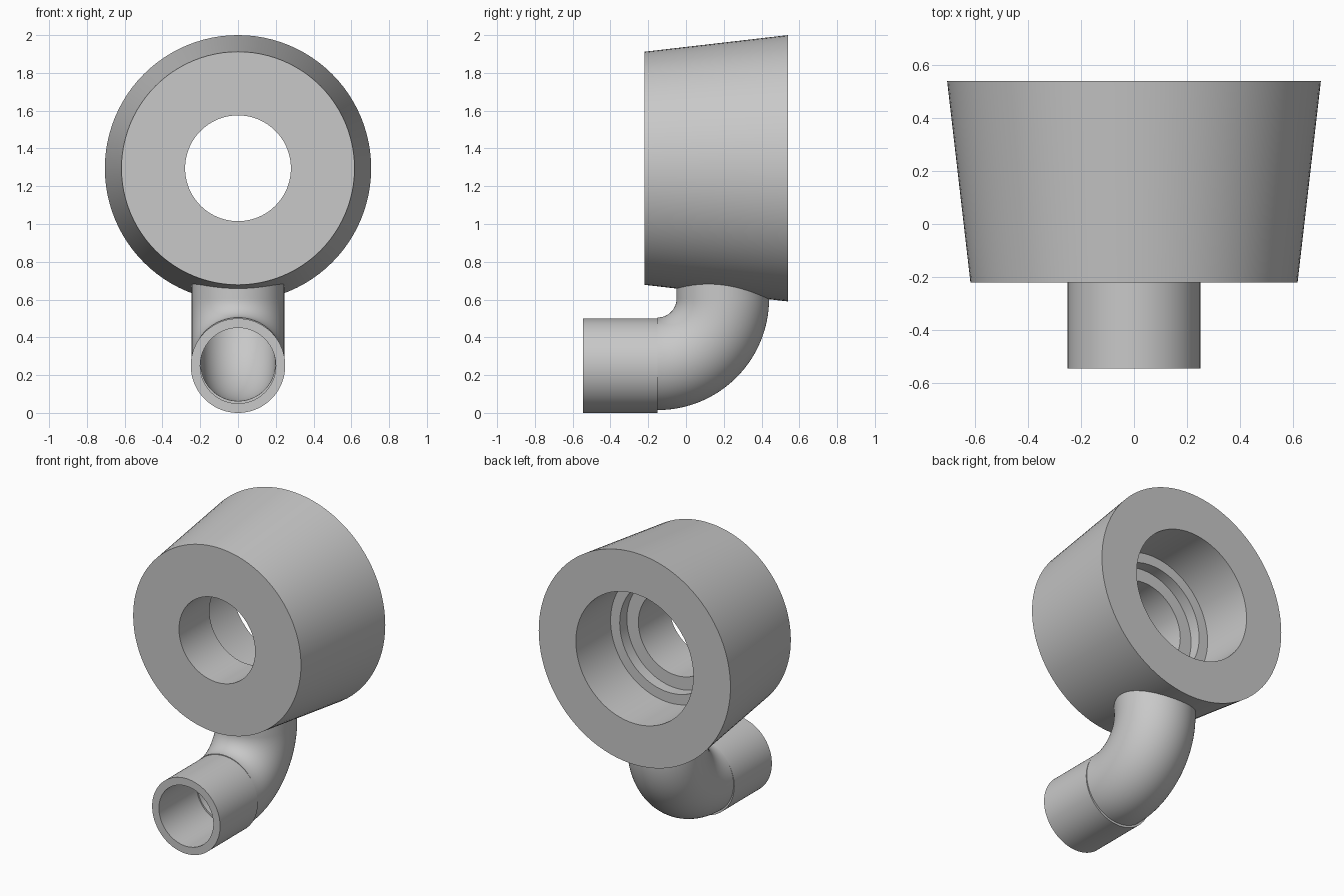
import bpy, bmesh, math

SEGMENTS = 96

cube = bpy.data.objects.get("Cube")
if cube:
    bpy.data.objects.remove(cube, do_unlink=True)

grey = bpy.data.materials.new("plain grey")
grey.use_nodes = True
colour = (0.58, 0.58, 0.58, 1)
grey.diffuse_color = colour
grey.node_tree.nodes["Principled BSDF"].inputs["Base Color"].default_value = colour


def ring_solid(name, rings):
    """Hollow solid from a closed loop of circles: (y, z, tilt, radius)."""
    bm = bmesh.new()
    loops = []
    for y, z, tilt, r in rings:
        loop = []
        for i in range(SEGMENTS):
            a = 2 * math.pi * i / SEGMENTS
            x, up = r * math.cos(a), r * math.sin(a)
            loop.append(bm.verts.new((x, y - up * math.sin(tilt), z + up * math.cos(tilt))))
        loops.append(loop)
    for k, a in enumerate(loops):
        b = loops[(k + 1) % len(loops)]
        for i in range(SEGMENTS):
            j = (i + 1) % SEGMENTS
            bm.faces.new((a[i], a[j], b[j], b[i]))
    bmesh.ops.recalc_face_normals(bm, faces=bm.faces)
    mesh = bpy.data.meshes.new(name)
    bm.to_mesh(mesh)
    bm.free()
    mesh.materials.append(grey)
    obj = bpy.data.objects.new(name, mesh)
    bpy.context.collection.objects.link(obj)
    bpy.ops.object.select_all(action='DESELECT')
    obj.select_set(True)
    bpy.context.view_layer.objects.active = obj
    bpy.ops.object.shade_smooth_by_angle(angle=math.radians(30))
    return obj


# Tapered body with a stepped bore, as (y, radius)
body_profile = [(-0.22, 0.617), (0.54, 0.705), (0.54, 0.432), (0.175, 0.432),
                (0.175, 0.365), (0.10, 0.365), (0.10, 0.28), (-0.22, 0.28)]
ring_solid("tapered_body", [(y, 1.295, 0, r) for y, r in body_profile])

# Straight inlet pipe
pipe_profile = [(-0.545, 0.25), (-0.15, 0.25), (-0.15, 0.2), (-0.545, 0.2)]
ring_solid("inlet_pipe", [(y, 0.25, 0, r) for y, r in pipe_profile])

# Quarter-turn elbow, running up into the body wall
BEND, BEND_Y, BEND_Z, STEPS = 0.345, -0.15, 0.605, 32
path = []
for i in range(STEPS + 1):
    t = math.pi / 2 * i / STEPS
    path.append((BEND_Y + BEND * math.sin(t), BEND_Z - BEND * math.cos(t), t))
path.append((BEND_Y + BEND, 0.74, math.pi / 2))
outer = [(*p, 0.245) for p in path]
inner = [(*p, 0.197) for p in reversed(path)]
ring_solid("elbow_pipe", outer + inner)
